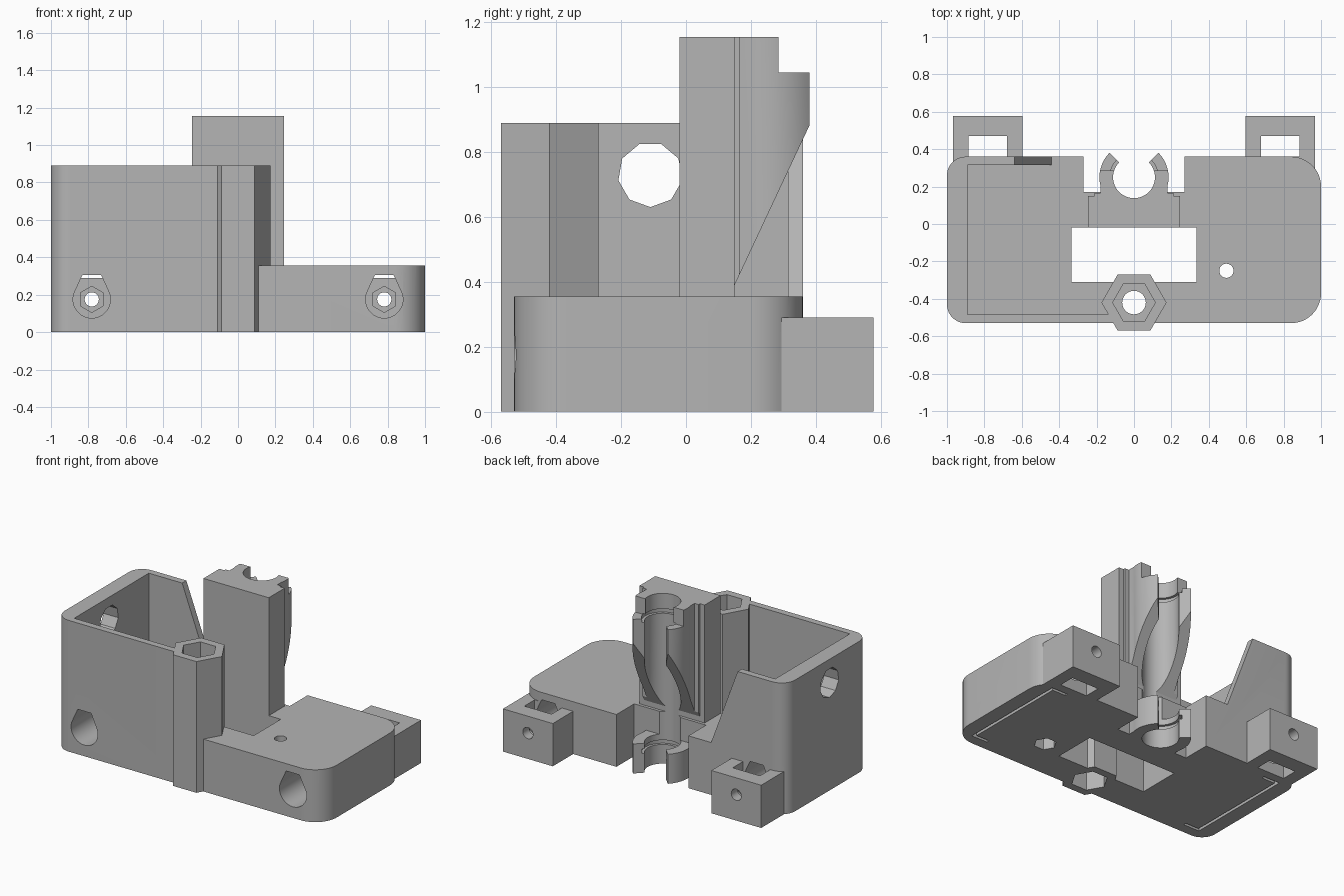
import bpy, bmesh, math

if "Cube" in bpy.data.objects:
    bpy.data.objects.remove(bpy.data.objects["Cube"])

grey = bpy.data.materials.new("plain grey")
grey.diffuse_color = (0.46, 0.46, 0.46, 1)
grey.use_nodes = True
grey.node_tree.nodes["Principled BSDF"].inputs["Base Color"].default_value = grey.diffuse_color


def prism(name, pts, lo, hi, axis="z"):
    """Extrude a 2D outline along an axis."""
    place = {"x": lambda a, b, h: (h, a, b),
             "y": lambda a, b, h: (a, h, b),
             "z": lambda a, b, h: (a, b, h)}[axis]
    bm = bmesh.new()
    low = [bm.verts.new(place(a, b, lo)) for a, b in pts]
    high = [bm.verts.new(place(a, b, hi)) for a, b in pts]
    n = len(pts)
    bm.faces.new(low)
    bm.faces.new(high)
    for i in range(n):
        j = (i + 1) % n
        bm.faces.new((low[i], low[j], high[j], high[i]))
    bmesh.ops.recalc_face_normals(bm, faces=bm.faces)
    mesh = bpy.data.meshes.new(name)
    bm.to_mesh(mesh)
    bm.free()
    mesh.materials.append(grey)
    obj = bpy.data.objects.new(name, mesh)
    bpy.context.collection.objects.link(obj)
    return obj


def rect(x0, x1, y0, y1):
    return [(x0, y0), (x1, y0), (x1, y1), (x0, y1)]


def ngon(cx, cy, r, n, start=0.0):
    return [(cx + r * math.cos(math.radians(start) + math.tau * i / n),
             cy + r * math.sin(math.radians(start) + math.tau * i / n)) for i in range(n)]


def combine(target, other, operation):
    mod = target.modifiers.new("combine", "BOOLEAN")
    mod.operation, mod.solver, mod.object = operation, "EXACT", other
    bpy.context.view_layer.objects.active = target
    bpy.ops.object.modifier_apply(modifier=mod.name)
    bpy.data.objects.remove(other)


def cut(target, *args):
    combine(target, prism("cutter", *args), "DIFFERENCE")


def add(target, *args):
    combine(target, prism("addition", *args), "UNION")


# Rounded footprint, tighter corners on the left
outline = []
for cx, cy, r, a0 in ((0.84, 0.20, 0.16, 0), (-0.9, 0.26, 0.1, 90),
                      (-0.9, -0.43, 0.1, 180), (0.84, -0.37, 0.16, 270)):
    for k in range(13):
        a = math.radians(a0 + 7.5 * k)
        outline.append((cx + r * math.cos(a), cy + r * math.sin(a)))

# Base with the open box on the left
FLOOR, TOP = 0.355, 0.89
body = prism("carriage_body", outline, 0, TOP)
cut(body, rect(-0.89, 1.2, -0.485, 0.315), FLOOR, 1.2)
cut(body, rect(0, 1.2, -0.8, 0), FLOOR, 1.2)
cut(body, [(-0.44, FLOOR), (1.2, FLOOR), (1.2, 1.1), (-0.718, 1.1)], 0.2, 0.6, "y")
cut(body, rect(-0.27, 0.27, 0.17, 0.6), -0.1, 1.2)
cut(body, rect(-0.335, 0.335, -0.31, -0.02), -0.1, 1.2)

# Round window in the left wall
cut(body, ngon(-0.11, 0.73, 0.1, 9, -90), -1.2, -0.8, "x")

# Bearing tower with a snap-in channel
AX = 0.25
tower = prism("bearing_tower", rect(-0.245, 0.245, -0.02, 0.15), 0, 1.155)
add(tower, rect(-0.21, 0.21, 0.1, 0.165), 0, 1.155)
add(tower, rect(-0.18, 0.18, 0.1, 0.245), 0, 1.155)
add(tower, ngon(0, AX, 0.185, 48), 0, 1.155)
cut(tower, rect(-0.4, 0.4, 0.285, 0.6), 1.045, 1.3)
cut(tower, [(0, AX), (0.4, AX + 0.4), (-0.4, AX + 0.4)], -0.1, 1.3)
cut(tower, [(0.15, 0.2), (0.45, 0.2), (0.45, 1.03), (0.15, 0.39)], -0.4, 0.4, "x")
combine(body, tower, "UNION")
cut(body, ngon(0, AX, 0.112, 48), -0.1, 1.3)
for z in (0.13, 1.02):
    cut(body, ngon(0, AX, 0.13, 48), z, z + 0.03)

# Hexagonal nut column at the front, with nut pockets at both ends
add(body, ngon(0, -0.42, 0.174, 6), 0, TOP)
cut(body, ngon(0, -0.42, 0.063, 32), -0.1, 1.0)
cut(body, ngon(0, -0.42, 0.114, 6), 0.55, 1.0)
cut(body, ngon(0, -0.42, 0.114, 6), -0.1, 0.3)

# Screw hole in the right floor, with a nut pocket underneath
cut(body, ngon(0.494, -0.25, 0.038, 24), -0.1, 0.5)
cut(body, ngon(0.494, -0.25, 0.07, 6), -0.1, 0.1)

# Rear clamp lugs and the teardrop tunnels leading to them
CZ = 0.175
drop = [(0.1 * math.cos(math.radians(a)), CZ + 0.1 * math.sin(math.radians(a)))
        for a in range(-210, 31, 10)] + [(0.05, 0.305), (-0.05, 0.305)]
for s in (-1, 1):
    x = s * 0.782
    add(body, rect(x - 0.187, x + 0.187, 0.2, 0.578), 0, 0.29)
    cut(body, rect(x - 0.102, x + 0.102, 0.36, 0.47), -0.1, 0.5)
    cut(body, [(x + a, b) for a, b in drop], -0.7, 0.37, "y")
    cut(body, ngon(x, CZ, 0.038, 24), 0.4, 0.7, "y")
    cut(body, ngon(x, CZ, 0.07, 6, 30), 0.42, 0.51, "y")

# Thin bracket-shaped relief slots in the underside
for s in (-1, 1):
    cut(body, [(s * a, b) for a, b in (
        (0.9, -0.46), (0.9, 0.3), (0.78, 0.3), (0.78, 0.28),
        (0.88, 0.28), (0.88, -0.44), (0.78, -0.44), (0.78, -0.46))], -0.05, 0.05)

# Smooth the round surfaces, keep the edges crisp
bpy.ops.object.select_all(action="DESELECT")
body.select_set(True)
bpy.context.view_layer.objects.active = body
bpy.ops.object.shade_smooth_by_angle(angle=math.radians(25))
